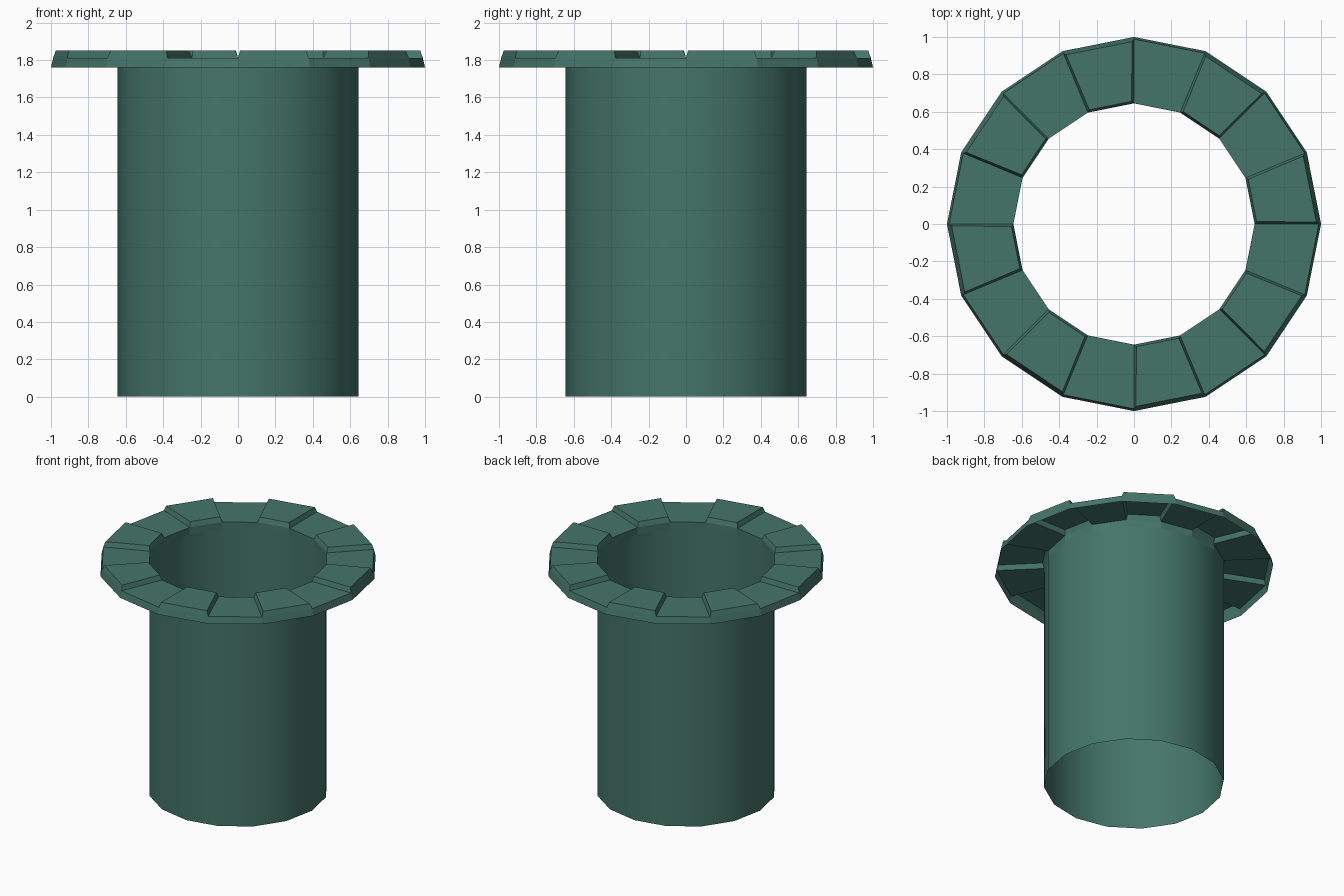
import bpy, bmesh, math

if "Cube" in bpy.data.objects:
    bpy.data.objects.remove(bpy.data.objects["Cube"])

SIDES = 16
R_IN, R_OUT, R_TOP = 0.645, 1.0, 0.988
Z_RIM, Z_LOW, Z_HIGH = 1.76, 1.812, 1.85

mat = bpy.data.materials.new("dark teal green")
mat.diffuse_color = (0.058, 0.178, 0.141, 1)
mat.use_nodes = True
mat.node_tree.nodes["Principled BSDF"].inputs["Base Color"].default_value = mat.diffuse_color


def ring(bm, r, z):
    return [bm.verts.new((r * math.cos(2 * math.pi * i / SIDES),
                          r * math.sin(2 * math.pi * i / SIDES), z)) for i in range(SIDES)]


def bridge(bm, a, b):
    return [bm.faces.new((a[i], a[(i + 1) % SIDES], b[(i + 1) % SIDES], b[i]))
            for i in range(SIDES)]


def finish(bm, name, smooth):
    bm.normal_update()
    me = bpy.data.meshes.new(name)
    bm.to_mesh(me)
    bm.free()
    me.materials.append(mat)
    for p in me.polygons:
        p.use_smooth = smooth
    ob = bpy.data.objects.new(name, me)
    bpy.context.collection.objects.link(ob)
    return ob


# Open smooth tube
bm = bmesh.new()
bridge(bm, ring(bm, R_IN, 0), ring(bm, R_IN, Z_RIM))
finish(bm, "tube", True)

# Flat faceted flange: outer lip, top and inner lip, open underneath
bm = bmesh.new()
lip = ring(bm, R_OUT, Z_RIM)
outer = ring(bm, R_TOP, Z_LOW)
inner = ring(bm, R_IN, Z_LOW)
bottom = ring(bm, R_IN, Z_RIM)
bridge(bm, lip, outer)
top = bridge(bm, outer, inner)
bridge(bm, inner, bottom)
bm.normal_update()

# Every second block is raised with sloped sides
raised = top[::2]
bmesh.ops.inset_individual(bm, faces=raised, thickness=0.017, depth=0)
for f in raised:
    for v in f.verts:
        v.co.z = Z_HIGH
finish(bm, "block_flange", False)
